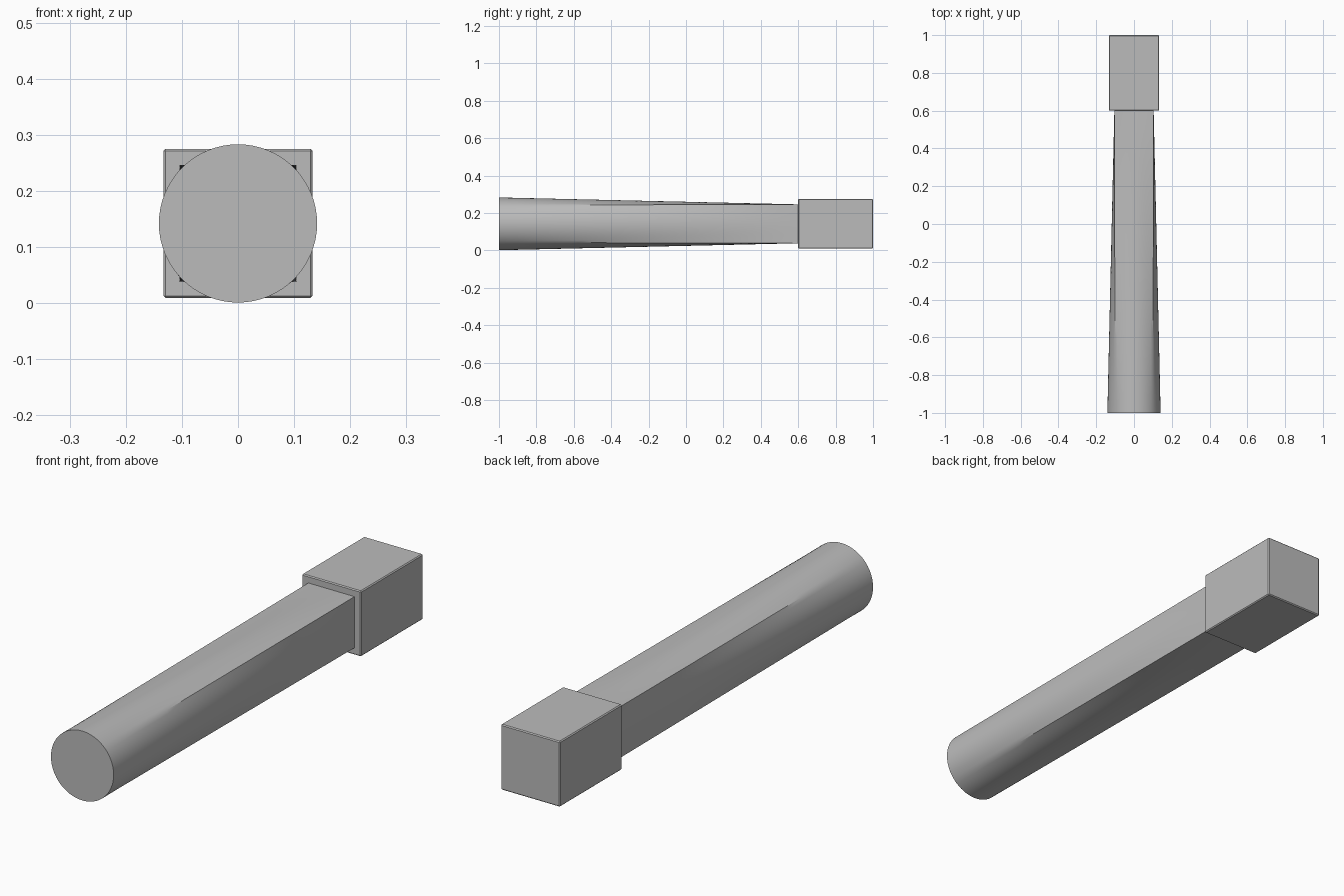
import bpy, bmesh, math

cube = bpy.data.objects.get("Cube")
if cube:
    bpy.data.objects.remove(cube, do_unlink=True)

AXIS_Z = 0.142       # height of the long axis
ROUND_RADIUS = 0.141
SQUARE_HALF = 0.104
BLOCK_HALF = 0.133
FRONT, JOINT, BACK = -1.0, 0.6, 1.0
SIDES, STEPS = 64, 16

grey = bpy.data.materials.new("plain grey")
grey.use_nodes = True
colour = (0.5, 0.5, 0.5, 1)
grey.diffuse_color = colour
grey.node_tree.nodes["Principled BSDF"].inputs["Base Color"].default_value = colour


def add_object(name, bm):
    bmesh.ops.recalc_face_normals(bm, faces=bm.faces)
    mesh = bpy.data.meshes.new(name)
    bm.to_mesh(mesh)
    bm.free()
    mesh.materials.append(grey)
    obj = bpy.data.objects.new(name, mesh)
    bpy.context.collection.objects.link(obj)
    return obj


# Shaft: a ruled loft from a round front end to a square back end
bm = bmesh.new()
rings = []
for step in range(STEPS + 1):
    t = step / STEPS
    ring = []
    for i in range(SIDES):
        angle = math.tau * i / SIDES
        c, s = math.cos(angle), math.sin(angle)
        square = SQUARE_HALF / max(abs(c), abs(s))
        r = ROUND_RADIUS + (square - ROUND_RADIUS) * t
        ring.append(bm.verts.new((r * c, FRONT + (JOINT - FRONT) * t, AXIS_Z + r * s)))
    rings.append(ring)
for a, b in zip(rings, rings[1:]):
    for i in range(SIDES):
        j = (i + 1) % SIDES
        bm.faces.new((a[i], a[j], b[j], b[i]))
bm.faces.new(rings[0])
bm.faces.new(rings[-1])
shaft = add_object("shaft", bm)

bpy.ops.object.select_all(action="DESELECT")
shaft.select_set(True)
bpy.context.view_layer.objects.active = shaft
bpy.ops.object.shade_smooth_by_angle(angle=math.radians(30))

# End block: a box with finely chamfered edges
bm = bmesh.new()
bmesh.ops.create_cube(bm, size=1)
bmesh.ops.scale(bm, vec=(2 * BLOCK_HALF, BACK - JOINT, 2 * BLOCK_HALF), verts=bm.verts)
bmesh.ops.translate(bm, vec=(0, (JOINT + BACK) / 2, AXIS_Z), verts=bm.verts)
block = add_object("end_block", bm)
bevel = block.modifiers.new("chamfer", "BEVEL")
bevel.width = 0.004
bevel.segments = 1
